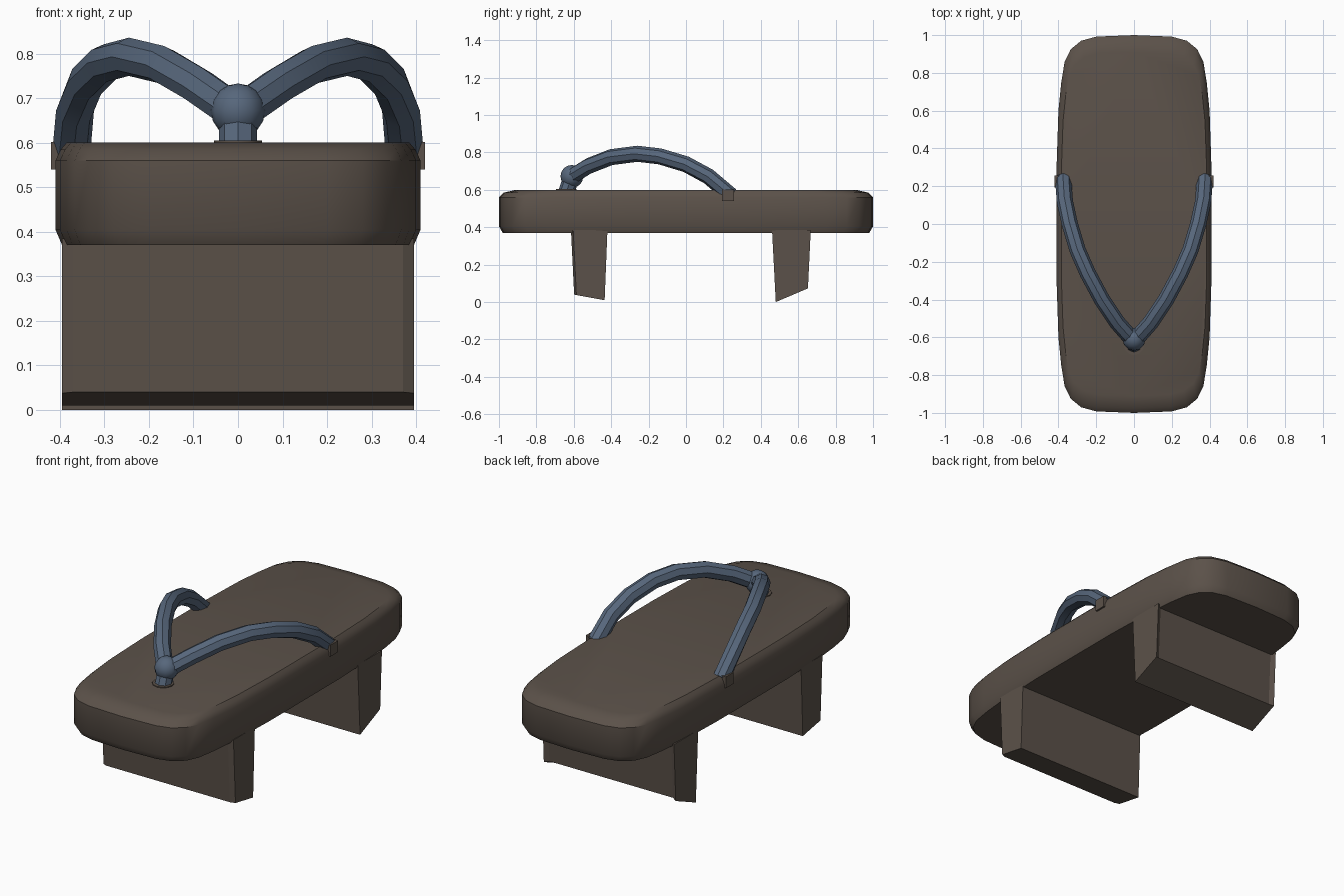
import bpy, bmesh, math
from mathutils import Vector

if "Cube" in bpy.data.objects:
    bpy.data.objects.remove(bpy.data.objects["Cube"])


def material(name, rgb):
    m = bpy.data.materials.new(name)
    m.diffuse_color = (*rgb, 1)
    m.use_nodes = True
    m.node_tree.nodes["Principled BSDF"].inputs["Base Color"].default_value = m.diffuse_color
    return m


WOOD = material("brown_wood", (0.105, 0.083, 0.067))
CLOTH = material("blue_cloth", (0.095, 0.135, 0.2))


def finish(obj, mat, angle=None):
    obj.data.materials.clear()
    obj.data.materials.append(mat)
    if angle:
        bpy.ops.object.select_all(action='DESELECT')
        obj.select_set(True)
        bpy.context.view_layer.objects.active = obj
        bpy.ops.object.shade_smooth_by_angle(angle=math.radians(angle))
    return obj


def loft(name, rings, mat, angle=None):
    """Skin a closed solid through rings of equal length."""
    bm = bmesh.new()
    loops = [[bm.verts.new(p) for p in ring] for ring in rings]
    n = len(loops[0])
    for a, b in zip(loops, loops[1:]):
        for i in range(n):
            j = (i + 1) % n
            bm.faces.new((a[i], a[j], b[j], b[i]))
    bm.faces.new(loops[0][::-1])
    bm.faces.new(loops[-1])
    bmesh.ops.recalc_face_normals(bm, faces=bm.faces)
    me = bpy.data.meshes.new(name)
    bm.to_mesh(me)
    bm.free()
    obj = bpy.data.objects.new(name, me)
    bpy.context.collection.objects.link(obj)
    return finish(obj, mat, angle)


# Sole: bowed, round-cornered outline stacked into chamfered layers
quarter = [(0.41, 0), (0.41, 0.3), (0.40, 0.6), (0.385, 0.75), (0.367, 0.86),
           (0.335, 0.925), (0.28, 0.97), (0.2, 0.992), (0, 1)]
half = quarter + [(-x, y) for x, y in quarter[-2::-1]]
outline = half + [(x, -y) for x, y in half[-2:0:-1]]
layers = [(0.37, 0.015, 0.02), (0.405, 0, 0), (0.56, 0, 0),
          (0.585, 0.012, 0.025), (0.60, 0.025, 0.09)]
loft("sole", [[(x * (1 - ix / 0.41), y * (1 - iy), z) for x, y in outline]
              for z, ix, iy in layers], WOOD, 35)


# Teeth: tapered boards with sloping undersides and chamfered outer corners
def tooth(name, top, bottom):
    rings = []
    for (ya, za), (yb, zb) in (bottom, top):
        c = 0.012
        zc = za + (zb - za) * 0.08
        rings.append([(-0.37, ya, za), (0.37, ya, za), (0.395, ya + c, zc),
                      (0.395, yb, zb), (-0.395, yb, zb), (-0.395, ya + c, zc)])
    loft(name, rings, WOOD)


tooth("front_tooth", ((-0.615, 0.385), (-0.42, 0.385)), ((-0.598, 0.04), (-0.435, 0.01)))
tooth("rear_tooth", ((0.655, 0.385), (0.46, 0.385)), ((0.64, 0.08), (0.48, 0.0)))


# Straps: octagonal tubes along smooth arcs from side holes to the knot
path = [(0.375, 0.24, 0.57), (0.366, 0.12, 0.672), (0.34, 0, 0.737),
        (0.298, -0.14, 0.779), (0.245, -0.26, 0.793), (0.17, -0.4, 0.775),
        (0.09, -0.52, 0.728), (0.015, -0.605, 0.675)]


def tube(name, points, radius, sides=8):
    pts = [Vector(p) for p in points]
    rings = []
    for i, p in enumerate(pts):
        t = (pts[min(i + 1, len(pts) - 1)] - pts[max(i - 1, 0)]).normalized()
        u = t.cross(Vector((0, 0, 1))).normalized()
        v = u.cross(t)
        rings.append([p + radius * (u * math.cos(a) + v * math.sin(a))
                      for a in (2 * math.pi * k / sides for k in range(sides))])
    return loft(name, rings, CLOTH, 40)


for side, label in ((1, "right"), (-1, "left")):
    tube(label + "_strap", [(side * x, y, z) for x, y, z in path], 0.043)
    # Small wooden collar on the sole edge beneath each strap end
    bpy.ops.mesh.primitive_cube_add(size=1, location=(side * 0.393, 0.225, 0.571))
    collar = bpy.context.object
    collar.name = label + "_strap_collar"
    collar.scale = (0.054, 0.065, 0.062)
    finish(collar, WOOD)

# Toe post, knot and the collar around the toe hole
tube("toe_post", [(0, -0.642, 0.58), (0, -0.612, 0.67)], 0.043)
bpy.ops.mesh.primitive_uv_sphere_add(segments=12, ring_count=8, radius=0.061,
                                     location=(0, -0.61, 0.672))
bpy.context.object.name = "strap_knot"
finish(bpy.context.object, CLOTH, 50)
bpy.ops.mesh.primitive_cylinder_add(vertices=12, radius=0.054, depth=0.02,
                                    location=(0, -0.64, 0.595))
bpy.context.object.name = "toe_hole_collar"
finish(bpy.context.object, WOOD, 35)
